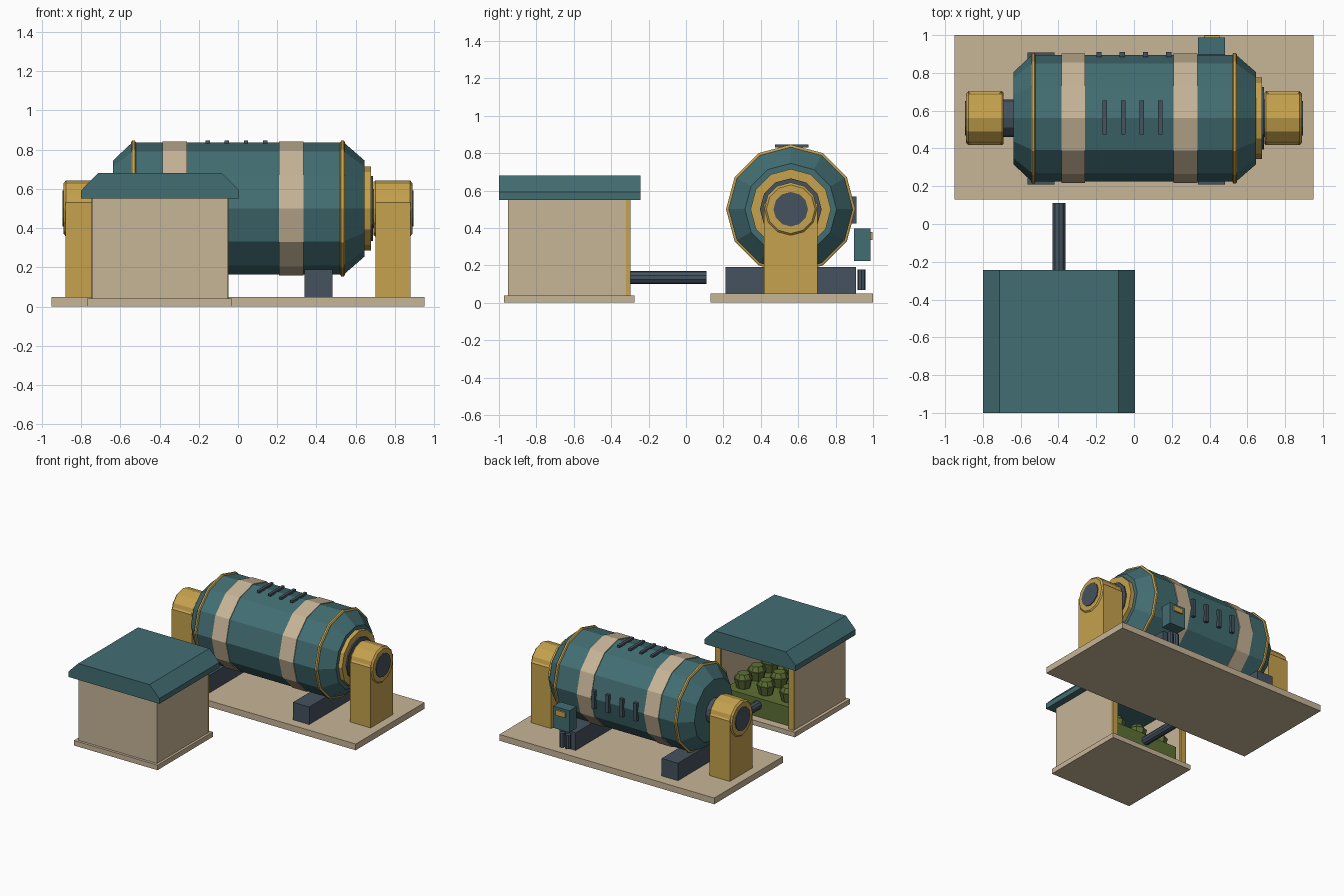
import bpy, bmesh, math
from mathutils import Matrix

if "Cube" in bpy.data.objects:
    bpy.data.objects.remove(bpy.data.objects["Cube"])


def material(name, col):
    m = bpy.data.materials.new(name)
    m.diffuse_color = (*col, 1)
    m.use_nodes = True
    m.node_tree.nodes["Principled BSDF"].inputs["Base Color"].default_value = m.diffuse_color
    return m


TEAL = material("teal paint", (0.055, 0.155, 0.17))
GOLD = material("brass", (0.56, 0.36, 0.075))
CREAM = material("cream", (0.57, 0.46, 0.31))
SLATE = material("slate", (0.058, 0.085, 0.113))
GREEN = material("olive green", (0.11, 0.16, 0.035))


def finish(name, bm, mat):
    bmesh.ops.recalc_face_normals(bm, faces=bm.faces)
    me = bpy.data.meshes.new(name)
    bm.to_mesh(me)
    bm.free()
    me.materials.append(mat)
    ob = bpy.data.objects.new(name, me)
    bpy.context.collection.objects.link(ob)
    return ob


def box(name, x, y, z, mat, bevel_top=0):
    """Box from (min, max) pairs, optionally with chamfered top edges."""
    bm = bmesh.new()
    bmesh.ops.create_cube(bm, size=1)
    for v in bm.verts:
        v.co = [r[1] if c > 0 else r[0] for c, r in zip(v.co, (x, y, z))]
    if bevel_top:
        top = [e for e in bm.edges if all(v.co.z > z[1] - 1e-5 for v in e.verts)]
        bmesh.ops.bevel(bm, geom=top, offset=bevel_top, segments=1, affect='EDGES')
    return finish(name, bm, mat)


def lathe_x(name, profile, mat, n=12, y=0.56, z=0.50):
    """Solid of revolution about an x-parallel axis; profile is (x, radius)."""
    bm = bmesh.new()
    rings = [[bm.verts.new((px, y + r * math.cos(2 * math.pi * i / n),
                            z + r * math.sin(2 * math.pi * i / n))) for i in range(n)]
             for px, r in profile]
    for a, b in zip(rings, rings[1:]):
        for i in range(n):
            j = (i + 1) % n
            bm.faces.new((a[i], a[j], b[j], b[i]))
    bm.faces.new(rings[0])
    bm.faces.new(rings[-1])
    return finish(name, bm, mat)


def cone(name, loc, r1, r2, h, mat, n=8, along_y=False):
    bm = bmesh.new()
    rot = Matrix.Rotation(math.pi / 2, 4, 'X') if along_y else Matrix()
    bmesh.ops.create_cone(bm, cap_ends=True, segments=n, radius1=r1, radius2=r2,
                          depth=h, matrix=Matrix.Translation(loc) @ rot)
    return finish(name, bm, mat)


# Generator bed and drum
box("bed_plate", (-0.95, 0.95), (0.13, 1.0), (0, 0.05), CREAM)
lathe_x("drum", [(-0.637, 0.245), (-0.54, 0.336), (0.54, 0.336), (0.645, 0.245)], TEAL)
lathe_x("main_shaft", [(-0.70, 0.10), (0.70, 0.10)], SLATE)
lathe_x("end_flange", [(0.64, 0.215), (0.678, 0.215)], GOLD)
lathe_x("flange_seal", [(0.67, 0.165), (0.688, 0.165)], SLATE)
for x in (-0.322, 0.272):
    lathe_x("drum_band", [(x - 0.063, 0.342), (x + 0.063, 0.342)], CREAM)
for x in (-0.533, 0.533):
    lathe_x("drum_ring", [(x - 0.012, 0.338), (x - 0.007, 0.346),
                          (x + 0.007, 0.346), (x + 0.012, 0.338)], GOLD)

# Bearing pillars and cradles, both ends
for s in (-1, 1):
    xs = sorted((s * 0.70, s * 0.88))
    box("bearing_pillar", xs, (0.417, 0.703), (0.05, 0.57), GOLD, 0.04)
    lathe_x("bearing_hub", [(s * 0.69, 0.135), (s * 0.70, 0.143),
                            (s * 0.877, 0.143), (s * 0.889, 0.13)], GOLD)
    lathe_x("shaft_end", [(s * 0.88, 0.092), (s * 0.895, 0.092)], SLATE)
for x in ((-0.565, -0.42), (0.34, 0.483)):
    box("cradle", x, (0.21, 0.908), (0.05, 0.19), SLATE)

# Cooling vents on the top and the back
for i in range(4):
    x = -0.155 + i * 0.098
    box("top_vent", (x - 0.011, x + 0.011), (0.475, 0.655), (0.83, 0.847), SLATE)
    x = -0.185 + i * 0.123
    box("back_vent", (x - 0.014, x + 0.014), (0.885, 0.911), (0.425, 0.568), SLATE)

# Terminal box with cables
box("terminal_box", (0.34, 0.483), (0.897, 0.987), (0.223, 0.397), TEAL)
box("terminal_plate", (0.37, 0.453), (0.985, 0.998), (0.335, 0.378), GOLD)
for x in (0.385, 0.437):
    cone("terminal_cable", (x, 0.938, 0.124), 0.022, 0.022, 0.11, SLATE)

# Hut: slab, three walls, open toward the drum
box("hut_slab", (-0.77, -0.03), (-0.973, -0.275), (0, 0.04), CREAM)
box("hut_front_wall", (-0.745, -0.05), (-0.952, -0.922), (0.04, 0.56), CREAM)
for x0, x1 in ((-0.745, -0.715), (-0.08, -0.05)):
    box("hut_side_wall", (x0, x1), (-0.93, -0.318), (0.04, 0.56), CREAM)
for x0, x1 in ((-0.746, -0.70), (-0.095, -0.049)):
    box("hut_door_post", (x0, x1), (-0.32, -0.297), (0.04, 0.56), GOLD)

# Roof: chamfered profile extruded along y
bm = bmesh.new()
prof = [(-0.80, 0.55), (0.005, 0.55), (0.005, 0.592), (-0.082, 0.68),
        (-0.713, 0.68), (-0.80, 0.592)]
f = bm.faces.new([bm.verts.new((x, -1.0, z)) for x, z in prof])
ext = bmesh.ops.extrude_face_region(bm, geom=[f])["geom"]
bmesh.ops.translate(bm, vec=(0, 0.757, 0),
                    verts=[g for g in ext if isinstance(g, bmesh.types.BMVert)])
finish("hut_roof", bm, TEAL)

# Pump block with domed caps, and its outlet pipe
box("pump_block", (-0.69, -0.105), (-0.88, -0.34), (0.04, 0.19), GREEN)
for x in (-0.60, -0.40, -0.20):
    for y in (-0.44, -0.61, -0.78):
        cone("pump_cap_base", (x, y, 0.225), 0.05, 0.072, 0.08, GREEN)
        cone("pump_cap_top", (x, y, 0.28), 0.065, 0.045, 0.04, GREEN)
cone("outlet_pipe", (-0.397, -0.125, 0.135), 0.035, 0.035, 0.47, SLATE, 10, True)
